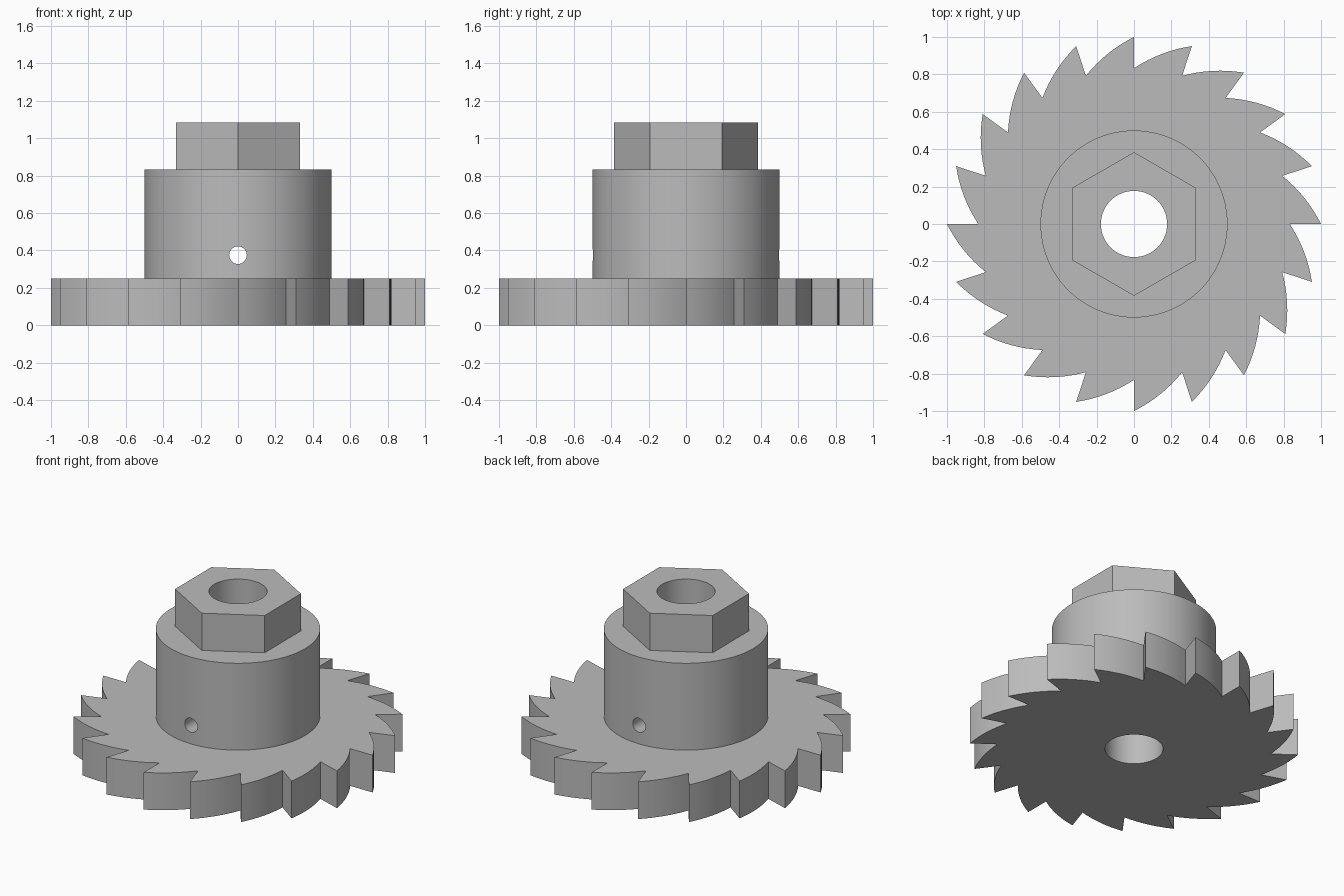
import bpy, bmesh, math
from mathutils import Vector, Matrix

cube = bpy.data.objects.get("Cube")
if cube:
    bpy.data.objects.remove(cube)

TEETH, TIP, ROOT, BULGE = 20, 1.0, 0.833, 0.018
SEGMENTS = 96

steel = bpy.data.materials.new("grey steel")
steel.use_nodes = True
grey = (0.5, 0.5, 0.5, 1)
steel.diffuse_color = grey
steel.node_tree.nodes["Principled BSDF"].inputs["Base Color"].default_value = grey


def polar(radius, angle):
    return Vector((radius * math.cos(angle), radius * math.sin(angle)))


def circle(radius, sides, start=0.0):
    return [polar(radius, start + math.tau * i / sides) for i in range(sides)]


def prism(name, outline, bottom, top):
    """Extrude a flat outline from bottom to top into a closed solid."""
    bm = bmesh.new()
    base = bm.faces.new([bm.verts.new((p.x, p.y, bottom)) for p in outline])
    extruded = bmesh.ops.extrude_face_region(bm, geom=[base])["geom"]
    verts = [g for g in extruded if isinstance(g, bmesh.types.BMVert)]
    bmesh.ops.translate(bm, verts=verts, vec=(0, 0, top - bottom))
    bmesh.ops.recalc_face_normals(bm, faces=bm.faces)
    mesh = bpy.data.meshes.new(name)
    bm.to_mesh(mesh)
    bm.free()
    mesh.materials.append(steel)
    obj = bpy.data.objects.new(name, mesh)
    bpy.context.collection.objects.link(obj)
    return obj


def combine(target, tool, operation):
    """Apply a boolean with the tool, then discard the tool."""
    mod = target.modifiers.new(operation.lower(), "BOOLEAN")
    mod.operation, mod.object, mod.solver = operation, tool, "EXACT"
    bpy.context.view_layer.objects.active = target
    bpy.ops.object.modifier_apply(modifier=mod.name)
    bpy.data.objects.remove(tool)


# Saw-tooth outline: a radial face, then a bulging back down to the next root
outline = []
for i in range(TEETH):
    a, b = math.tau * i / TEETH, math.tau * (i + 1) / TEETH
    tip, root = polar(TIP, a), polar(ROOT, b)
    chord = root - tip
    outward = Vector((chord.y, -chord.x)).normalized()
    for step in range(9):
        t = step / 8
        outline.append(tip.lerp(root, t) + outward * BULGE * 4 * t * (1 - t))

# Toothed disc, round hub and hexagonal head joined into one solid
wheel = prism("ratchet_wheel", outline, 0, 0.25)
combine(wheel, prism("hub", circle(0.5, SEGMENTS), 0.1, 0.833), "UNION")
combine(wheel, prism("hex_head", circle(0.384, 6, math.pi / 2), 0.5, 1.083), "UNION")

# Centre bore and the pin hole drilled through the hub from front to back
combine(wheel, prism("bore", circle(0.177, 64), -0.5, 1.5), "DIFFERENCE")
pin = prism("pin_hole", circle(0.047, 32), -1, 1)
pin.data.transform(Matrix.Translation((0, 0, 0.375)) @ Matrix.Rotation(math.pi / 2, 4, "X"))
combine(wheel, pin, "DIFFERENCE")

# Smooth the round walls, keep corners crisp
bpy.ops.object.select_all(action="DESELECT")
wheel.select_set(True)
bpy.context.view_layer.objects.active = wheel
bpy.ops.object.shade_smooth_by_angle(angle=math.radians(25))
